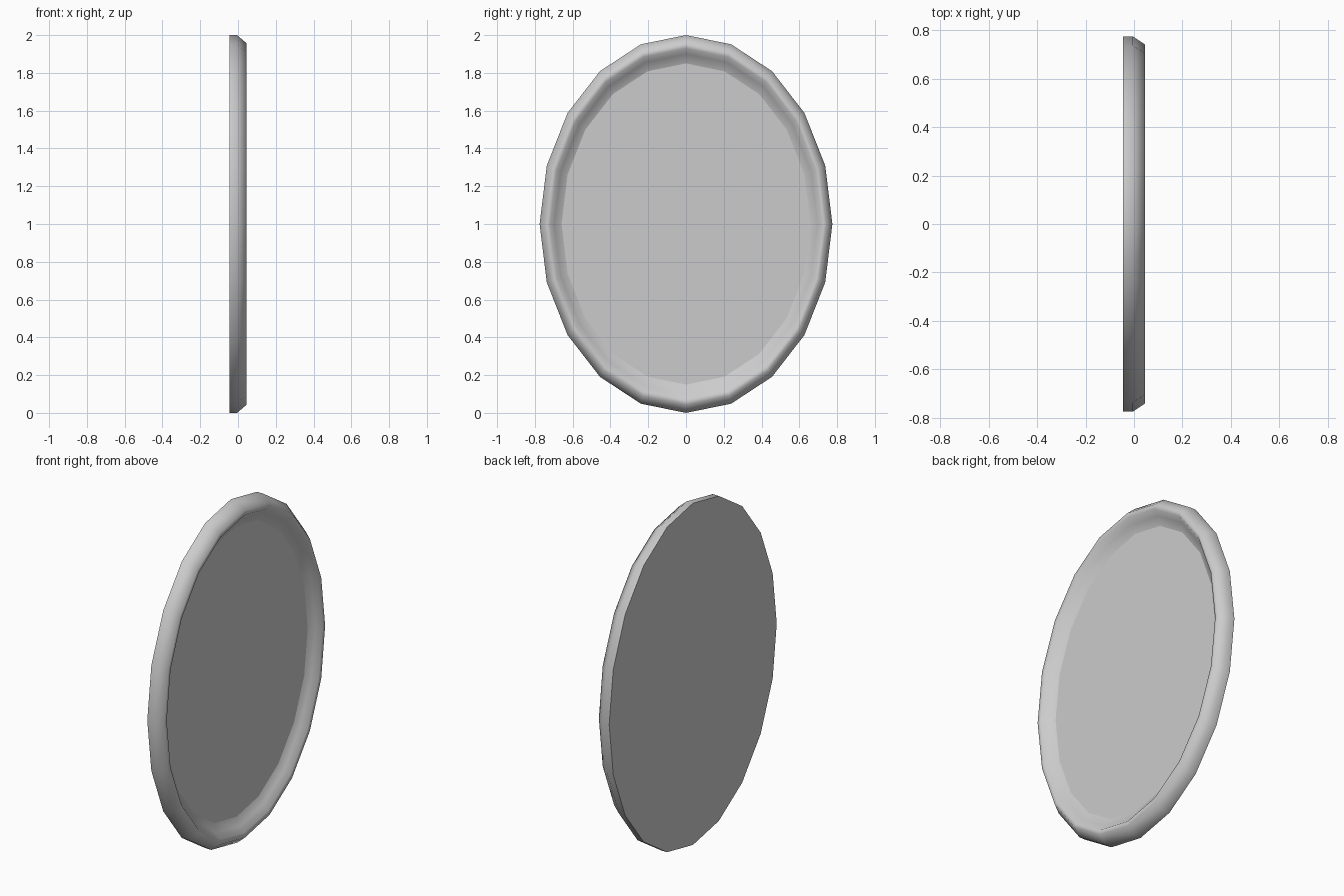
import bpy, bmesh, math

if "Cube" in bpy.data.objects:
    bpy.data.objects.remove(bpy.data.objects["Cube"])

SIDES = 20
RY, RZ, CZ = 0.775, 1.0, 1.0


def ring(bm, scale, x):
    """One oval loop in the YZ plane."""
    return [bm.verts.new((x, RY * scale * math.sin(2 * math.pi * i / SIDES),
                          CZ + RZ * scale * math.cos(2 * math.pi * i / SIDES)))
            for i in range(SIDES)]


def oval_part(name, profile, cap_start=False, cap_end=False):
    """Loft oval loops along a (scale, x) profile."""
    bm = bmesh.new()
    loops = [ring(bm, s, x) for s, x in profile]
    for a, b in zip(loops, loops[1:]):
        for i in range(SIDES):
            j = (i + 1) % SIDES
            bm.faces.new((a[i], b[i], b[j], a[j]))
    if cap_start:
        bm.faces.new(loops[0])
    if cap_end:
        bm.faces.new(list(reversed(loops[-1])))
    mesh = bpy.data.meshes.new(name)
    bm.to_mesh(mesh)
    bm.free()
    obj = bpy.data.objects.new(name, mesh)
    bpy.context.collection.objects.link(obj)
    bpy.ops.object.select_all(action='DESELECT')
    obj.select_set(True)
    bpy.context.view_layer.objects.active = obj
    bpy.ops.object.shade_smooth_by_angle(angle=math.radians(65))
    return obj


# Moulded frame with a flat closed back
oval_part("frame", [(1.0, -0.045), (1.0, -0.005), (0.957, 0.045),
                    (0.93, 0.043), (0.90, 0.01), (0.85, -0.01)],
          cap_start=True)

# Flat mirror pane set into the frame
oval_part("mirror_pane", [(0.85, -0.01)], cap_end=True)
